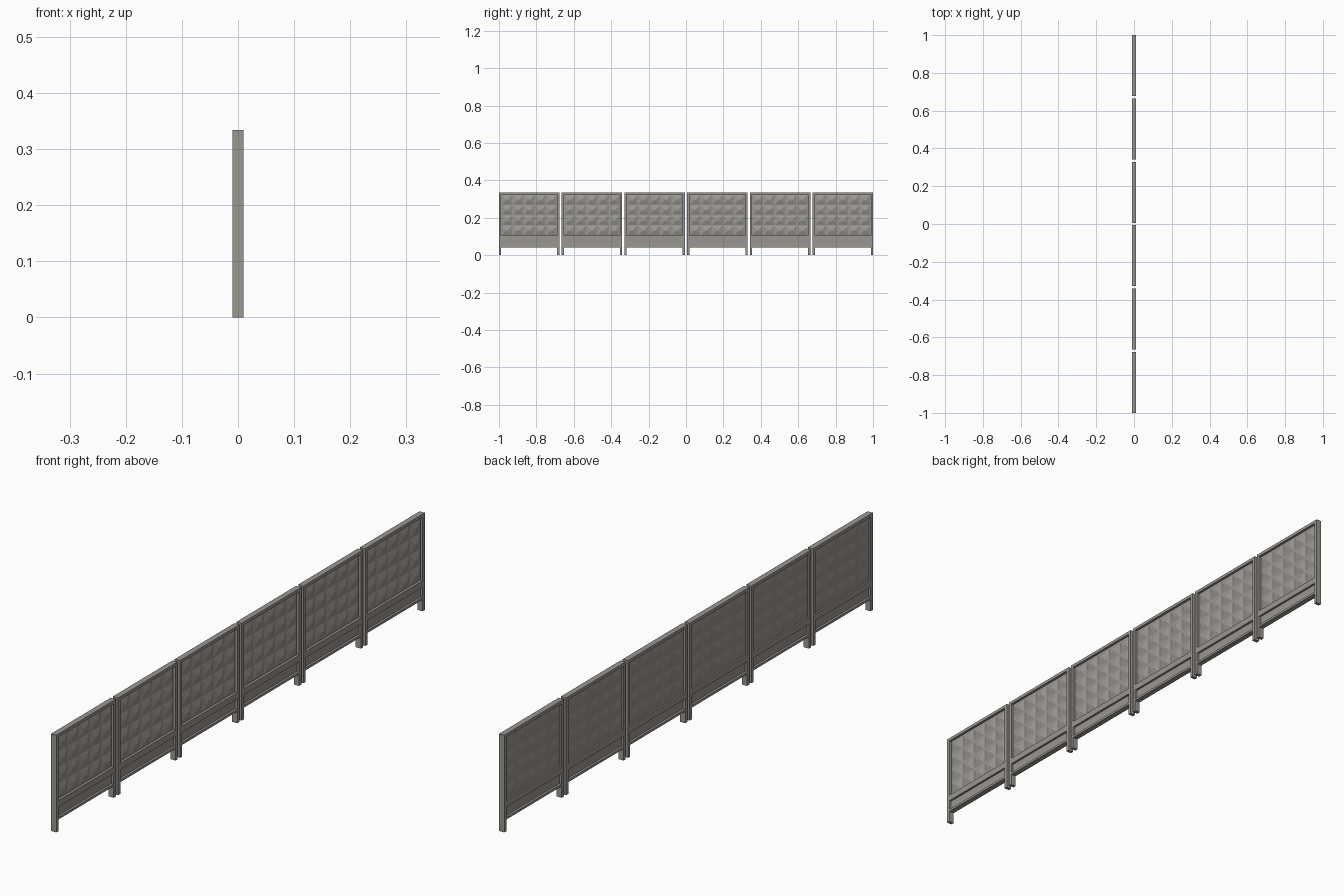
import bpy, bmesh

if "Cube" in bpy.data.objects:
    bpy.data.objects.remove(bpy.data.objects["Cube"])

# ---- main dimensions ----
N = 6            # panels in the row
W = 0.3233       # panel width
PITCH = (2 - W) / (N - 1)
H = 0.334        # height
T = 0.0098       # half thickness
POST = 0.012     # post width
COLS, ROWS = 5, 4
Z_LOW, Z_HIGH = 0.105, 0.323   # waffle field

mat = bpy.data.materials.new("concrete_grey")
mat.diffuse_color = (0.32, 0.31, 0.285, 1)
mat.use_nodes = True
mat.node_tree.nodes["Principled BSDF"].inputs["Base Color"].default_value = mat.diffuse_color


def finish(name, bm):
    bmesh.ops.recalc_face_normals(bm, faces=bm.faces)
    me = bpy.data.meshes.new(name)
    bm.to_mesh(me)
    bm.free()
    me.materials.append(mat)
    ob = bpy.data.objects.new(name, me)
    bpy.context.collection.objects.link(ob)
    return ob


def box(bm, x0, x1, y0, y1, z0, z1):
    vs = bmesh.ops.create_cube(bm, size=1)["verts"]
    for v in vs:
        v.co.x = x1 if v.co.x > 0 else x0
        v.co.y = y1 if v.co.y > 0 else y0
        v.co.z = z1 if v.co.z > 0 else z0


def stud(bm, x0, x1, yc, zc, hy, hz):
    """Hipped block: wide rectangle at x0 rising to a short ridge at x1."""
    def ring(x, a, b):
        return [bm.verts.new((x, yc + s * a, zc + t * b))
                for s, t in ((-1, -1), (1, -1), (1, 1), (-1, 1))]
    lo, hi = ring(x0, hy, hz), ring(x1, hy * 0.28, hz * 0.12)
    bm.faces.new(lo)
    bm.faces.new(hi)
    for i in range(4):
        j = (i + 1) % 4
        bm.faces.new((lo[i], lo[j], hi[j], hi[i]))


def build_panel(i):
    yc = -1 + W / 2 + i * PITCH
    a, b = yc - W / 2, yc + W / 2
    ia, ib = a + POST, b - POST

    # posts running down into legs
    bm = bmesh.new()
    box(bm, -T, T, a, ia, 0, H)
    box(bm, -T, T, ib, b, 0, H)
    finish(f"posts_{i + 1}", bm)

    # top, middle and bottom rails
    bm = bmesh.new()
    for z0, z1 in ((Z_HIGH, H), (0.083, Z_LOW), (0.04, 0.048)):
        box(bm, -T, T, ia, ib, z0, z1)
    finish(f"rails_{i + 1}", bm)

    # recessed strip between the lower rails
    bm = bmesh.new()
    box(bm, -0.002, 0.002, ia, ib, 0.048, 0.083)
    finish(f"lower_strip_{i + 1}", bm)

    # thin slab carrying the waffle relief on both faces
    bm = bmesh.new()
    box(bm, -0.004, 0.001, ia, ib, Z_LOW, Z_HIGH)
    cy, cz = (ib - ia) / COLS, (Z_HIGH - Z_LOW) / ROWS
    for c in range(COLS):
        for r in range(ROWS):
            y, z = ia + (c + 0.5) * cy, Z_LOW + (r + 0.5) * cz
            stud(bm, 0.0008, 0.008, y, z, cy * 0.47, cz * 0.47)
            stud(bm, -0.0038, -0.008, y, z, cy * 0.47, cz * 0.47)
    finish(f"waffle_slab_{i + 1}", bm)


for i in range(N):
    build_panel(i)
